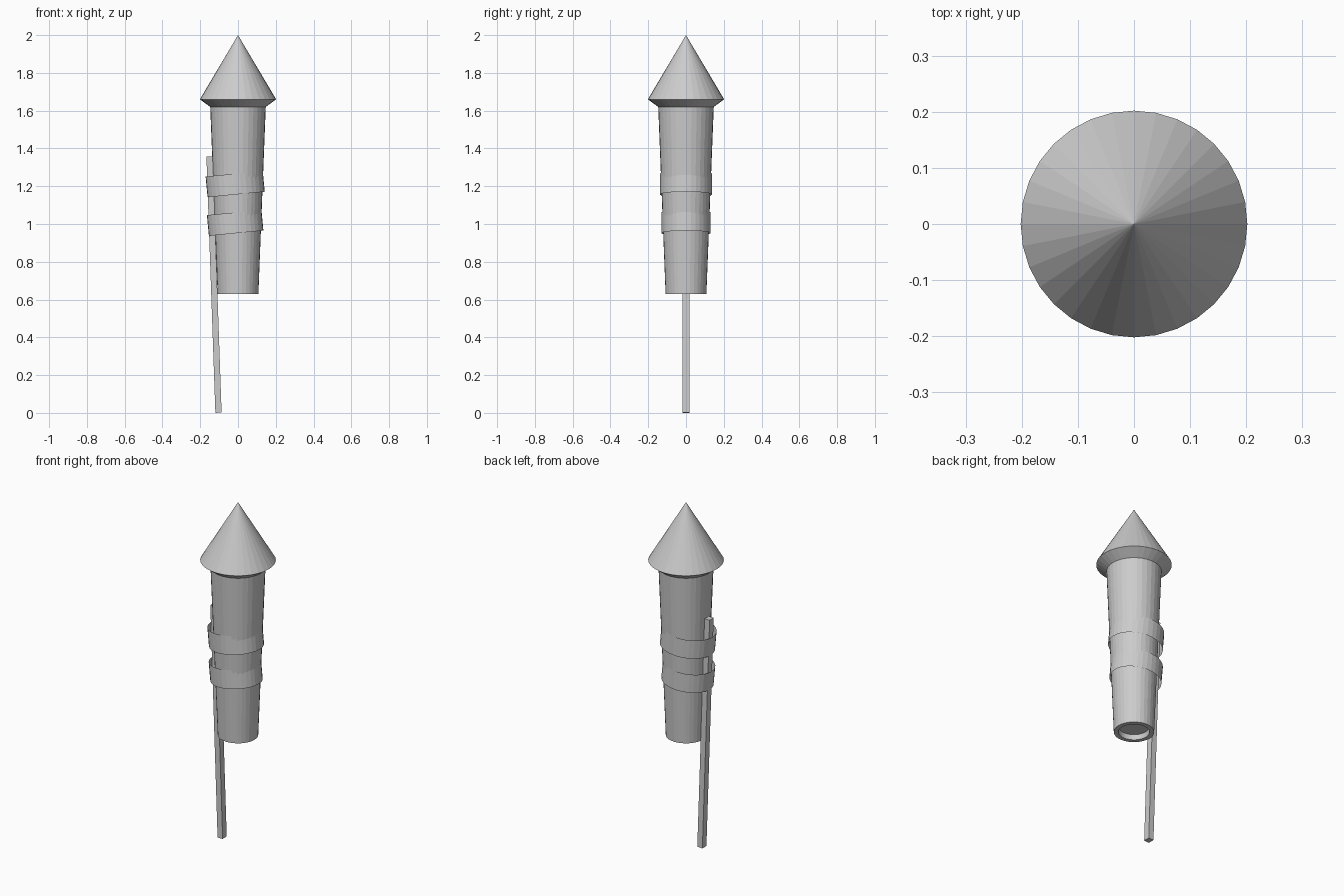
import bpy, bmesh, math
from mathutils import Matrix

if "Cube" in bpy.data.objects:
    bpy.data.objects.remove(bpy.data.objects["Cube"])

SIDES = 32


def finish(name, bm):
    bmesh.ops.remove_doubles(bm, verts=bm.verts, dist=1e-5)
    bmesh.ops.recalc_face_normals(bm, faces=bm.faces)
    mesh = bpy.data.meshes.new(name)
    bm.to_mesh(mesh)
    bm.free()
    obj = bpy.data.objects.new(name, mesh)
    bpy.context.collection.objects.link(obj)
    return obj


def lathe(name, profile):
    """Turn a list of (radius, z) around the z axis; radius 0 closes the end."""
    bm = bmesh.new()
    rings = []
    for r, z in profile:
        if r == 0:
            rings.append([bm.verts.new((0, 0, z))] * SIDES)
        else:
            angles = [2 * math.pi * i / SIDES for i in range(SIDES)]
            rings.append([bm.verts.new((r * math.cos(a), r * math.sin(a), z)) for a in angles])
    for low, high in zip(rings, rings[1:]):
        for i in range(SIDES):
            j = (i + 1) % SIDES
            corners = list(dict.fromkeys((low[i], low[j], high[j], high[i])))
            bm.faces.new(corners)
    return finish(name, bm)


# Tapered tube with a recessed nozzle, and the overhanging nose cone
lathe("body", [(0, 0.66), (0.08, 0.66), (0.083, 0.63), (0.108, 0.63), (0.147, 1.62)])
lathe("nose_cone", [(0.147, 1.62), (0.202, 1.66), (0, 2.0)])

# Square guide stick, leaning slightly outwards
bm = bmesh.new()
bmesh.ops.create_cube(bm, size=1)
bm.transform(Matrix.Translation((-0.127, 0, 0.679))
             @ Matrix.Rotation(math.radians(-2), 4, 'Y')
             @ Matrix.Diagonal((0.033, 0.038, 1.357, 1)))
finish("stick", bm)

# Two tilted straps holding the stick to the tube
for name, z, rx, ry in (("upper_band", 1.211, 0.152, 0.138), ("lower_band", 1.006, 0.145, 0.13)):
    band = lathe(name, [(1, -0.055), (1, 0.055)])
    band.data.transform(Matrix.Translation((-0.015, 0, z))
                        @ Matrix.Rotation(math.radians(-5.5), 4, 'Y')
                        @ Matrix.Diagonal((rx, ry, 1, 1)))
